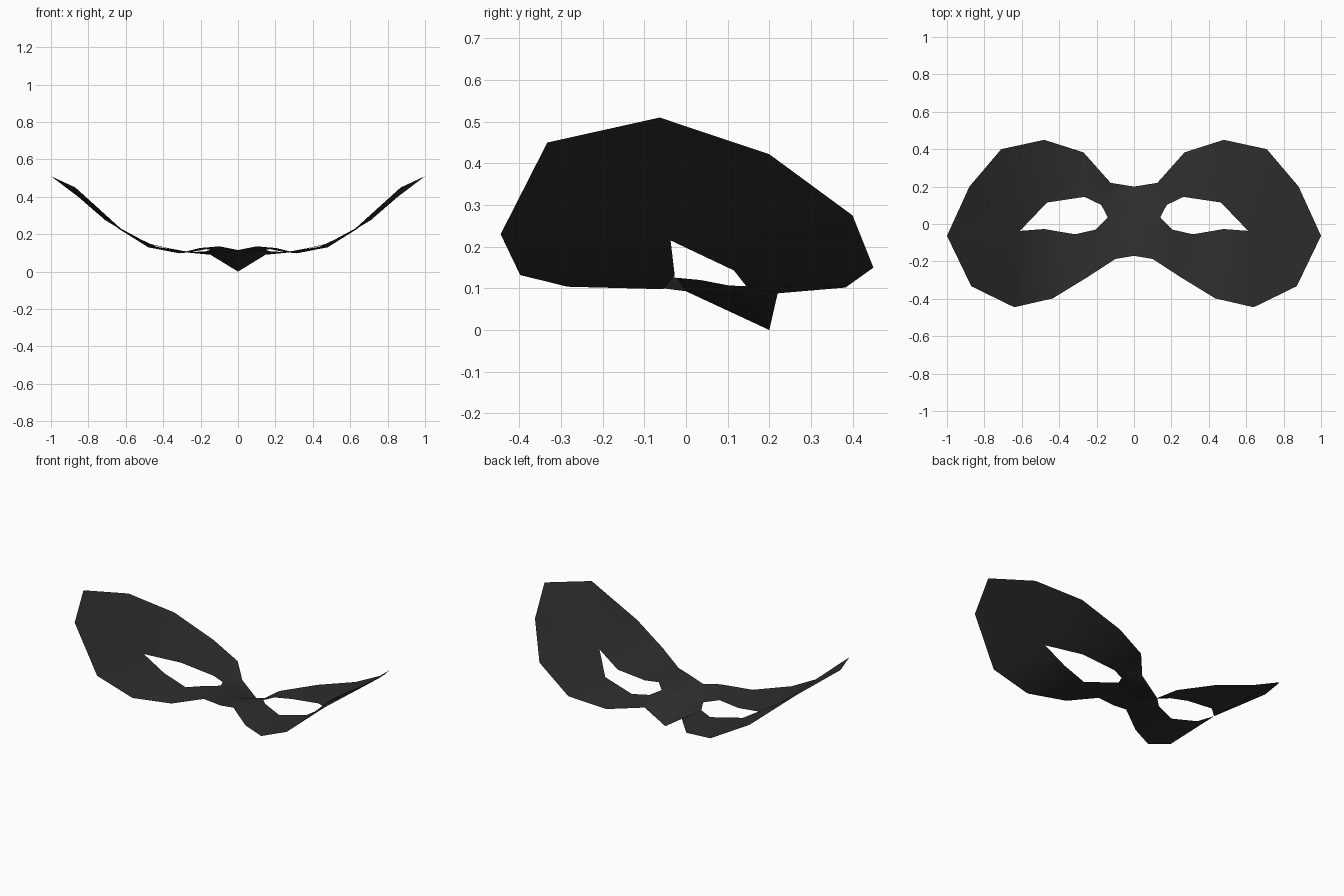
import bpy

if "Cube" in bpy.data.objects:
    bpy.data.objects.remove(bpy.data.objects["Cube"])

# Right half of the outer rim, from nose tip round the cheek to the brow centre
rim = [(0, .20, 0), (.125, .22, .088), (.27, .383, .102), (.48, .45, .15),
       (.71, .40, .275), (.88, .20, .422), (1, -.063, .51), (.87, -.333, .45),
       (.64, -.445, .23), (.435, -.398, .132), (.25, -.285, .104),
       (.10, -.187, .135), (0, -.17, .115)]
# Eye opening, from the nose side round to the outer corner and back
eye = [(.14, .035, .12), (.175, .102, .107), (.265, .145, .105), (.465, .115, .143),
       (.61, -.037, .215), (.48, -.027, .13), (.315, -.055, .098), (.205, -.03, .126)]
bridge = (0, 0, .093)

verts = rim + eye + [bridge]
E, C = len(rim), len(rim) + len(eye)   # first eye vertex, bridge vertex

faces = [
    (0, C, E, E + 1), (0, E + 1, 1),                      # nose side
    (1, E + 1, E + 2, 2), (2, E + 2, E + 3, 3),           # cheek
    (3, E + 3, 4), (4, E + 3, E + 4, 5),
    (5, E + 4, 6), (6, E + 4, 7), (7, E + 4, 8),          # temple
    (8, E + 4, E + 5, 9), (9, E + 5, E + 6, 10),          # brow
    (10, E + 6, E + 7, 11),
    (C, 12, 11, E + 7), (C, E + 7, E),                    # bridge
]

mesh = bpy.data.meshes.new("eye_mask")
mesh.from_pydata(verts, [], faces)
mesh.update()
mask = bpy.data.objects.new("eye_mask", mesh)
bpy.context.collection.objects.link(mask)

# Left half
mirror = mask.modifiers.new("mirror", 'MIRROR')
mirror.use_axis[0] = True
mirror.merge_threshold = 0.001

# Black cloth
black = bpy.data.materials.new("mask_black")
black.diffuse_color = (.028, .028, .028, 1)
black.use_nodes = True
black.node_tree.nodes["Principled BSDF"].inputs["Base Color"].default_value = black.diffuse_color
mesh.materials.append(black)

# Smooth shading
bpy.context.view_layer.objects.active = mask
mask.select_set(True)
bpy.ops.object.shade_smooth()
